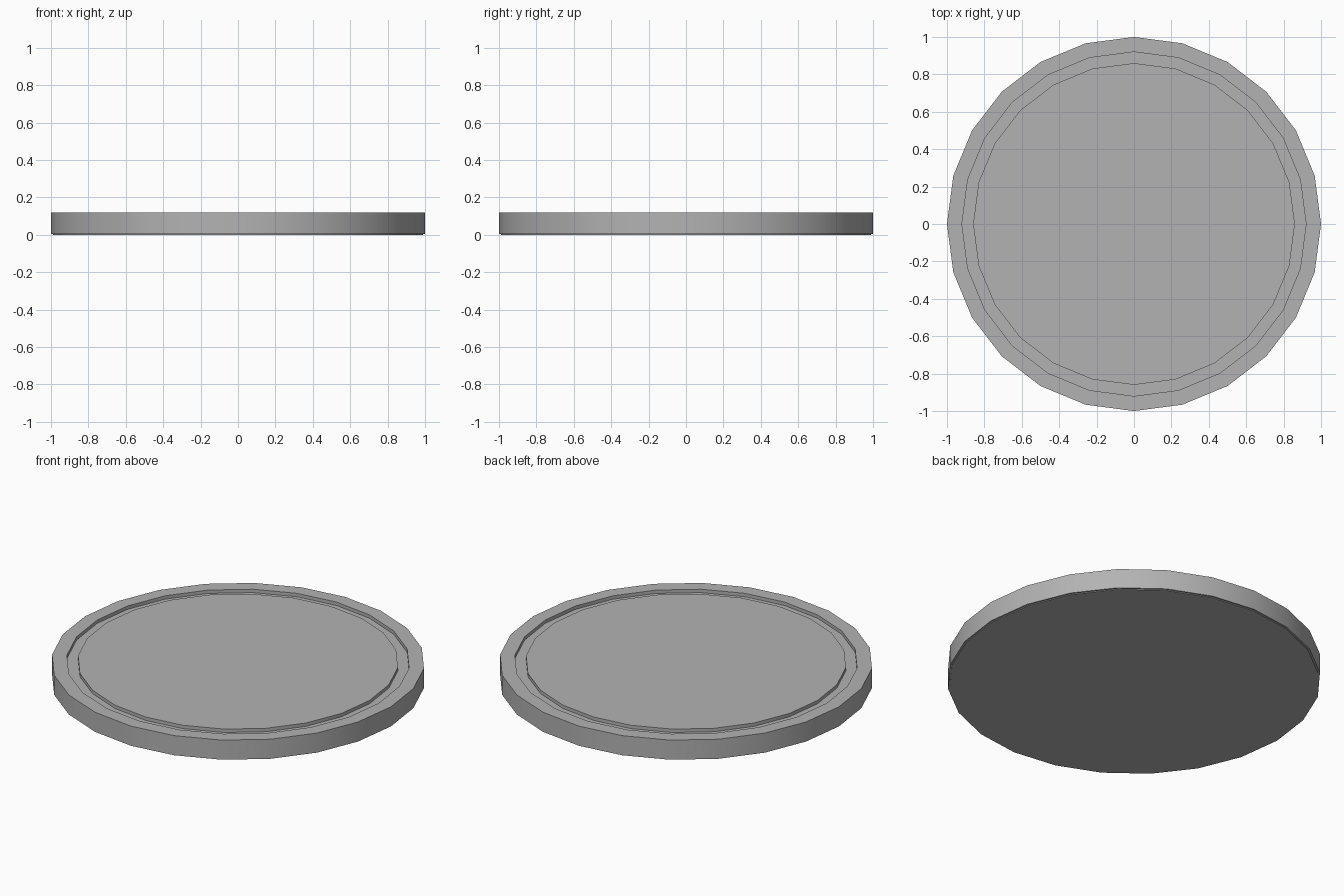
import bpy, bmesh, math

if "Cube" in bpy.data.objects:
    bpy.data.objects.remove(bpy.data.objects["Cube"])

SIDES = 24

# Mid grey finish
grey = bpy.data.materials.new("mid_grey")
grey.diffuse_color = (0.45, 0.45, 0.45, 1)
grey.use_nodes = True
grey.node_tree.nodes["Principled BSDF"].inputs["Base Color"].default_value = grey.diffuse_color


def lathe(name, profile, closed):
    """Spin (radius, z) points into a 24-sided solid; open profiles get end caps."""
    bm = bmesh.new()
    rings = [[bm.verts.new((r * math.cos(2 * math.pi * i / SIDES),
                            r * math.sin(2 * math.pi * i / SIDES), z))
              for i in range(SIDES)] for r, z in profile]
    pairs = list(zip(rings, rings[1:]))
    if closed:
        pairs.append((rings[-1], rings[0]))
    else:
        bm.faces.new(rings[0])
        bm.faces.new(rings[-1])
    for a, b in pairs:
        for i in range(SIDES):
            j = (i + 1) % SIDES
            bm.faces.new((a[i], a[j], b[j], b[i]))
    bmesh.ops.recalc_face_normals(bm, faces=bm.faces[:])
    mesh = bpy.data.meshes.new(name)
    bm.to_mesh(mesh)
    bm.free()
    mesh.materials.append(grey)
    obj = bpy.data.objects.new(name, mesh)
    bpy.context.collection.objects.link(obj)
    bpy.ops.object.select_all(action='DESELECT')
    obj.select_set(True)
    bpy.context.view_layer.objects.active = obj
    bpy.ops.object.shade_smooth_by_angle(angle=math.radians(30))
    return obj


# Outer rim with a tiny step under its edge
lathe("rim", [(0.92, 0), (0.99, 0), (0.99, 0.004), (1, 0.004), (1, 0.12), (0.92, 0.12)], True)

# Centre plate: raised top surrounded by a shallow groove
lathe("centre_plate", [(0.92, 0), (0.92, 0.1), (0.86, 0.1), (0.86, 0.12)], False)
